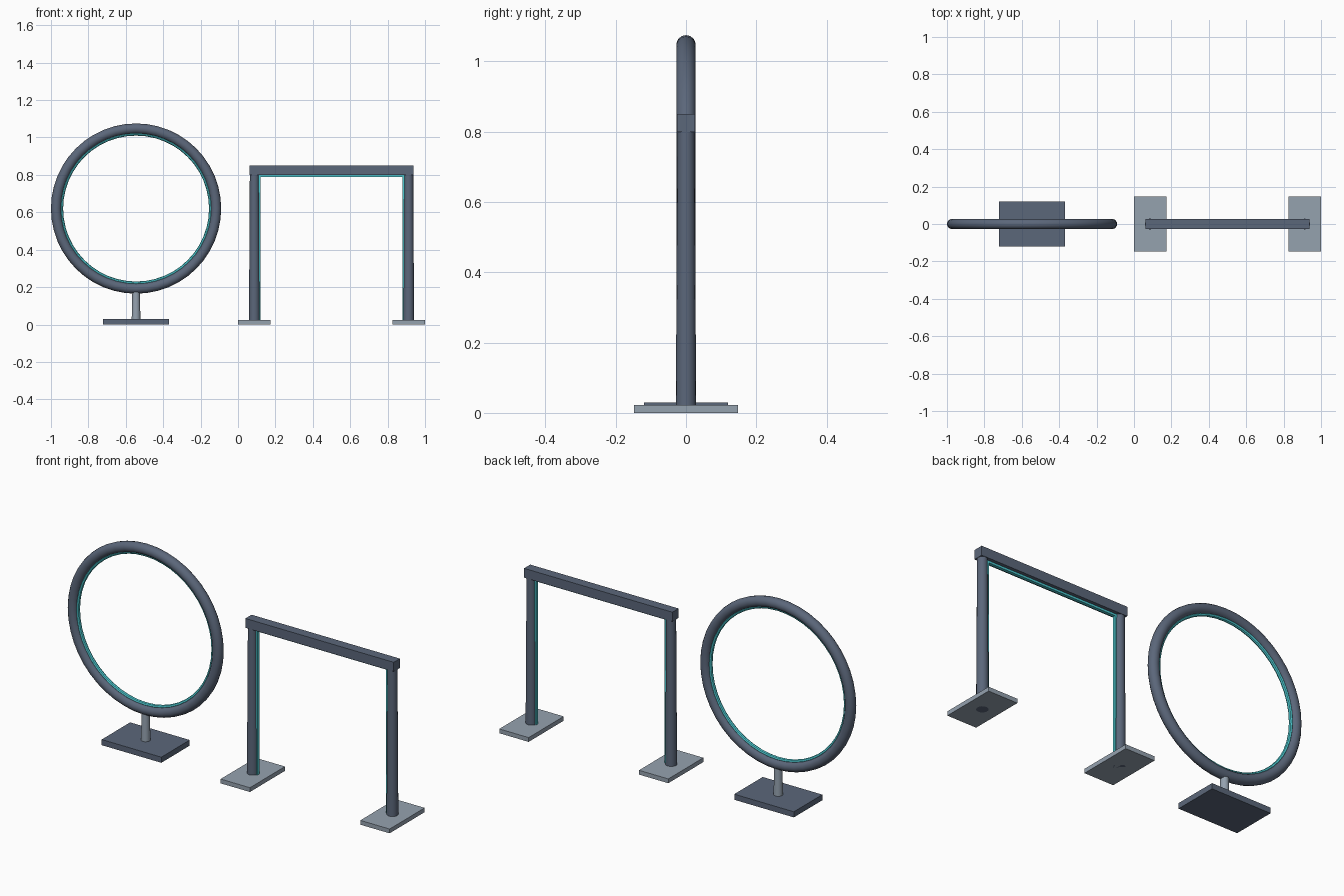
import bpy
import bmesh
import math
from mathutils import Matrix, Vector

old = bpy.data.objects.get("Cube")
if old:
    bpy.data.objects.remove(old, do_unlink=True)


def material(name, rgb):
    m = bpy.data.materials.new(name)
    m.use_nodes = True
    m.diffuse_color = (*rgb, 1)
    m.node_tree.nodes["Principled BSDF"].inputs["Base Color"].default_value = (*rgb, 1)
    return m


slate = material("slate_blue_grey", (0.105, 0.135, 0.195))
steel = material("light_steel_grey", (0.30, 0.36, 0.43))
glow = material("cyan_glow", (0.075, 0.60, 0.65))


def finish(name, bm, mat, smooth=False):
    mesh = bpy.data.meshes.new(name)
    bmesh.ops.recalc_face_normals(bm, faces=bm.faces)
    bm.to_mesh(mesh)
    bm.free()
    mesh.materials.append(mat)
    obj = bpy.data.objects.new(name, mesh)
    bpy.context.collection.objects.link(obj)
    if smooth:
        bpy.ops.object.select_all(action='DESELECT')
        obj.select_set(True)
        bpy.context.view_layer.objects.active = obj
        bpy.ops.object.shade_smooth_by_angle(angle=math.radians(40))
    return obj


def box(name, low, high, mat):
    low, high = Vector(low), Vector(high)
    bm = bmesh.new()
    bmesh.ops.create_cube(bm, size=1, matrix=Matrix.Translation((low + high) / 2)
                          @ Matrix.Diagonal((*(high - low), 1)))
    return finish(name, bm, mat)


def post(name, x, z0, z1, r0, r1, mat):
    bm = bmesh.new()
    bmesh.ops.create_cone(bm, cap_ends=True, segments=16, radius1=r0, radius2=r1,
                          depth=z1 - z0, matrix=Matrix.Translation((x, 0, (z0 + z1) / 2)))
    return finish(name, bm, mat, True)


def torus(name, x, z, major, minor, sides, mat):
    # A circular section swept around the y axis
    bm = bmesh.new()
    section = []
    for i in range(sides):
        a = math.tau * i / sides
        section.append(bm.verts.new((major + minor * math.cos(a), minor * math.sin(a), 0)))
    edges = [bm.edges.new((section[i - 1], section[i])) for i in range(sides)]
    bmesh.ops.spin(bm, geom=section + edges, cent=(0, 0, 0), axis=(0, 1, 0),
                   angle=math.tau, steps=48, use_merge=True)
    bmesh.ops.remove_doubles(bm, verts=bm.verts, dist=0.0001)
    bmesh.ops.translate(bm, verts=bm.verts, vec=(x, 0, z))
    return finish(name, bm, mat, True)


# Standing hoop with its glowing inner ring
hoop_x, hoop_z = -0.545, 0.62
torus("hoop_ring", hoop_x, hoop_z, 0.4275, 0.0275, 14, slate)
torus("hoop_glow_ring", hoop_x, hoop_z, 0.40, 0.01, 8, glow)
post("hoop_stem", hoop_x, 0.001, 0.18, 0.024, 0.02, steel)
box("hoop_base", (hoop_x - 0.176, -0.12, 0), (hoop_x + 0.176, 0.12, 0.03), slate)

# Square gate: two mirrored posts, feet and light strips
gate_x = 0.5
for side, s in (("right", -1), ("left", 1)):
    x = gate_x + s * 0.4125
    post(side + "_gate_post", x, 0, 0.80, 0.029, 0.0245, slate)
    box(side + "_gate_foot", (x - 0.0865, -0.148, 0), (x + 0.0865, 0.148, 0.023), steel)
    strip_x = gate_x + s * 0.385
    box(side + "_gate_light_strip", (strip_x - 0.006, -0.008, 0.02),
        (strip_x + 0.006, 0.008, 0.80), glow)

# Cross beam and the strip beneath it
box("gate_beam", (gate_x - 0.438, -0.026, 0.80), (gate_x + 0.438, 0.026, 0.85), slate)
box("gate_beam_light_strip", (gate_x - 0.39, -0.008, 0.789),
    (gate_x + 0.39, 0.008, 0.801), glow)
